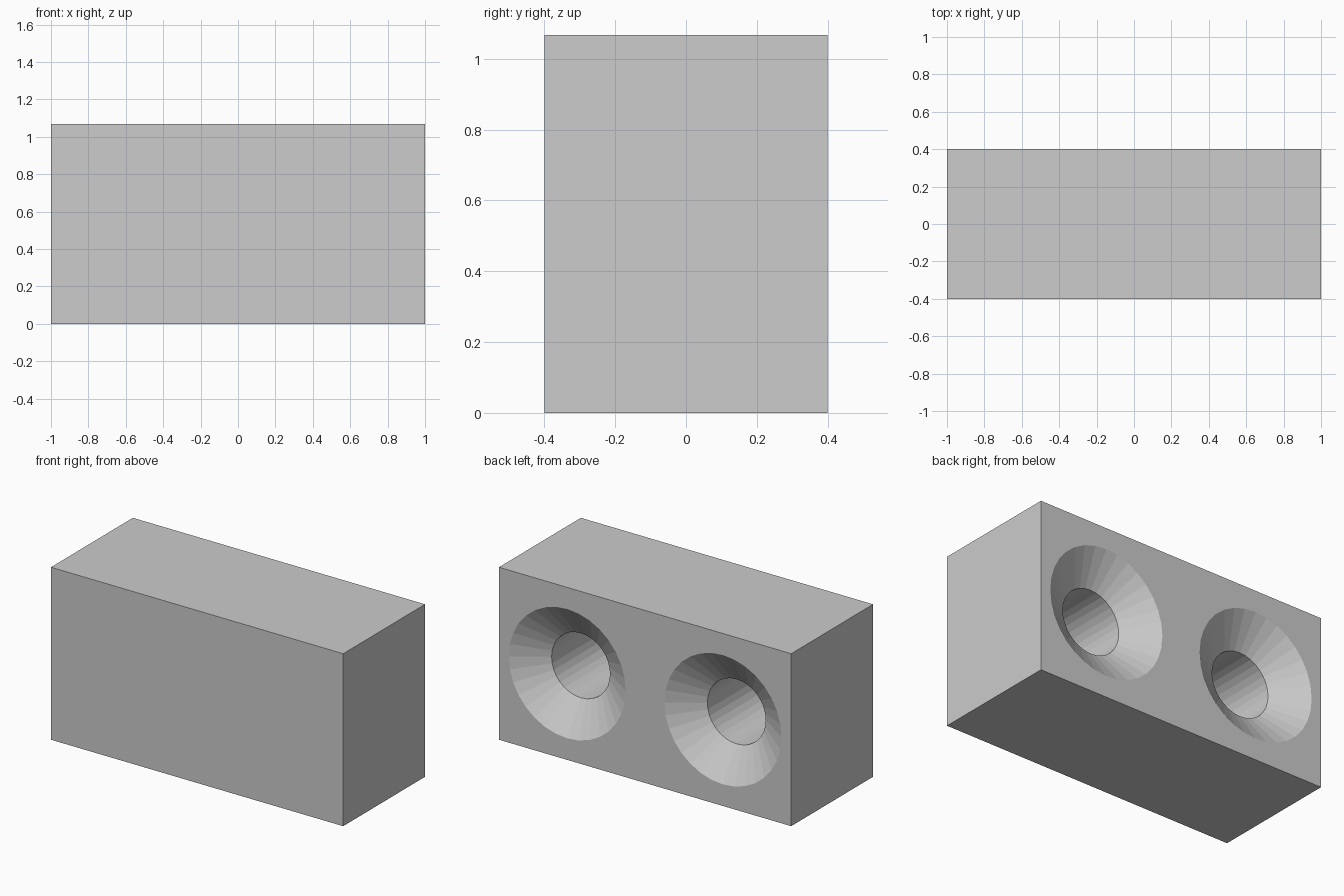
import bpy
from math import pi

cube = bpy.data.objects.get("Cube")
if cube:
    bpy.data.objects.remove(cube, do_unlink=True)

WIDTH, DEPTH, HEIGHT = 2.0, 0.8, 1.067
BACK = DEPTH / 2
HOLE_X = 0.533
HOLE_R, RIM_R = 0.2, 0.4
SINK = 0.133      # depth of the flared rim
BORE = 0.667      # full depth of the hole
OVER = 0.05       # cutter overshoot beyond the back face
SIDES = 32

grey = bpy.data.materials.new("light_grey")
grey.use_nodes = True
colour = (0.604, 0.604, 0.604, 1)
grey.diffuse_color = colour
grey.node_tree.nodes["Principled BSDF"].inputs["Base Color"].default_value = colour

# Solid block
bpy.ops.mesh.primitive_cube_add(size=1, location=(0, 0, HEIGHT / 2))
block = bpy.context.object
block.name = "block"
block.scale = (WIDTH, DEPTH, HEIGHT)
bpy.ops.object.transform_apply(location=False, rotation=False, scale=True)
block.data.materials.append(grey)


def hole_cutter(name, x):
    """Stepped profile of a blind countersunk hole, spun about the y axis."""
    flare = (RIM_R - HOLE_R) / SINK
    profile = [(HOLE_R, BACK - BORE), (HOLE_R, BACK - SINK),
               (RIM_R + flare * OVER, BACK + OVER)]
    verts, faces = [], []
    from math import cos, sin
    for r, y in profile:
        for i in range(SIDES):
            a = 2 * pi * i / SIDES
            verts.append((r * cos(a), y, r * sin(a)))
    for ring in range(len(profile) - 1):
        for i in range(SIDES):
            j = (i + 1) % SIDES
            a, b = ring * SIDES, (ring + 1) * SIDES
            faces.append((a + i, b + i, b + j, a + j))
    faces.append(tuple(range(SIDES)))
    last = (len(profile) - 1) * SIDES
    faces.append(tuple(reversed(range(last, last + SIDES))))
    mesh = bpy.data.meshes.new(name)
    mesh.from_pydata(verts, [], faces)
    mesh.materials.append(grey)
    cutter = bpy.data.objects.new(name, mesh)
    cutter.location = (x, 0, HEIGHT / 2)
    bpy.context.collection.objects.link(cutter)
    # Consistent outward normals for a clean cut
    import bmesh
    bm = bmesh.new()
    bm.from_mesh(mesh)
    bmesh.ops.recalc_face_normals(bm, faces=bm.faces)
    bm.to_mesh(mesh)
    bm.free()
    return cutter


# Two countersunk holes in the back
for side, name in ((1, "left_hole_cutter"), (-1, "right_hole_cutter")):
    cutter = hole_cutter(name, side * HOLE_X)
    cut = block.modifiers.new(name, 'BOOLEAN')
    cut.operation = 'DIFFERENCE'
    cut.solver = 'EXACT'
    cut.object = cutter
    bpy.context.view_layer.objects.active = block
    bpy.ops.object.modifier_apply(modifier=cut.name)
    bpy.data.objects.remove(cutter, do_unlink=True)
